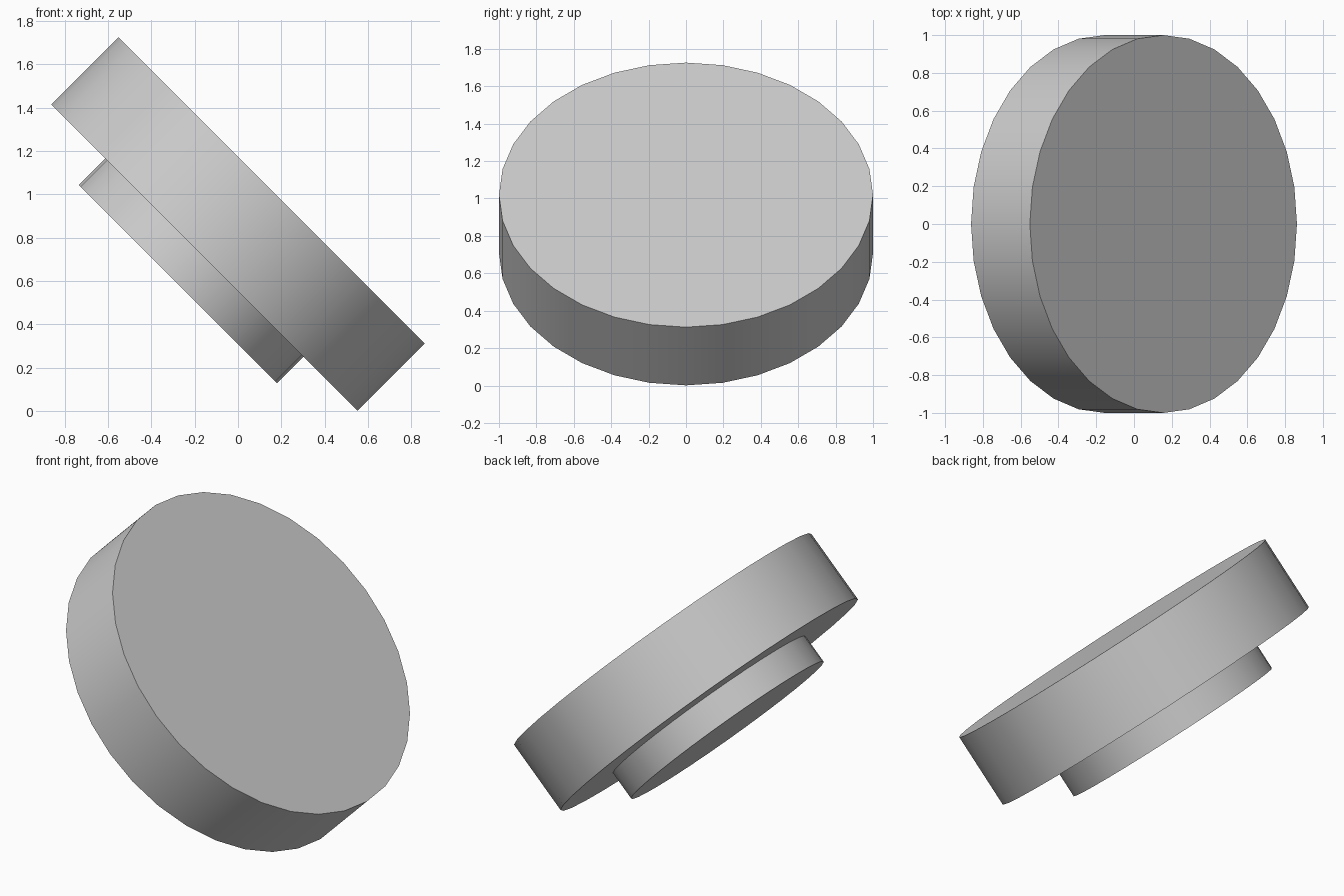
import bpy
from math import radians
from mathutils import Vector

if "Cube" in bpy.data.objects:
    bpy.data.objects.remove(bpy.data.objects["Cube"])

TILT = radians(45)
AXIS = Vector((1, 0, 1)).normalized()   # shared axis of both discs
CENTRE = Vector((0, 0, 0.8635))         # middle of the large disc
THICK, RIM = 0.44, 0.172


def disc(name, radius, depth, offset):
    """Tilted 32-sided disc with a smooth side, centred at offset along the axis."""
    bpy.ops.mesh.primitive_cylinder_add(
        vertices=32, radius=radius, depth=depth,
        location=CENTRE + AXIS * offset, rotation=(0, TILT, 0))
    obj = bpy.context.object
    obj.name = name
    bpy.ops.object.shade_smooth_by_angle(angle=radians(30))
    return obj


# Large disc
disc("large_disc", 1.0, THICK, 0)
# Smaller disc on its underside
disc("small_disc", 0.648, RIM, -(THICK + RIM) / 2)
